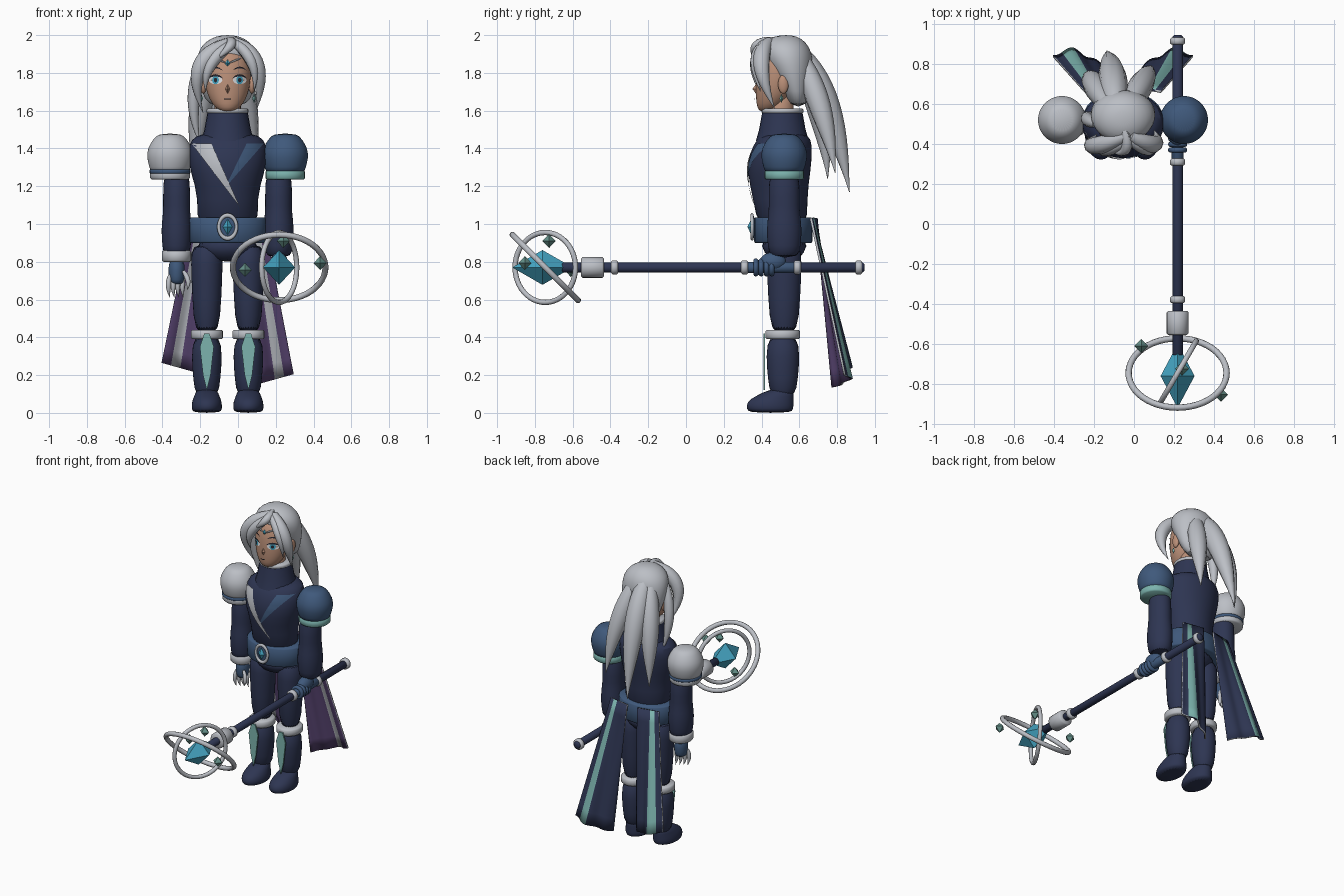
import bpy, bmesh, math
from mathutils import Vector
from mathutils.bvhtree import BVHTree

if "Cube" in bpy.data.objects:
    bpy.data.objects.remove(bpy.data.objects["Cube"])

COLOURS = dict(navy=(.027, .036, .085), blue=(.05, .1, .2), silver=(.5, .52, .56),
               skin=(.5, .28, .19), teal=(.2, .45, .42), jade=(.13, .28, .25),
               cyan=(.06, .38, .55), purple=(.1, .06, .17), dark=(.02, .02, .03),
               white=(.75, .77, .8))
MATERIALS = {}
for key, rgb in COLOURS.items():
    material = MATERIALS[key] = bpy.data.materials.new(key)
    material.use_nodes = True
    material.diffuse_color = (*rgb, 1)
    material.node_tree.nodes["Principled BSDF"].inputs["Base Color"].default_value = (*rgb, 1)

CX, CY = -.055, .52      # body centre
STAFF_X, STAFF_Z = .218, .77


def finish(obj, colours, smooth=True, rounded=False):
    for colour in colours.split():
        obj.data.materials.append(MATERIALS[colour])
    if smooth:
        obj.data.shade_smooth()
        obj.data.set_sharp_from_angle(angle=math.radians(55))
    if rounded:
        obj.modifiers.new("rounding", 'SUBSURF').levels = 1
        obj.modifiers["rounding"].render_levels = 1
    return obj


def link(name, mesh):
    obj = bpy.data.objects.new(name, mesh)
    bpy.context.collection.objects.link(obj)
    return obj


def make(name, verts, faces, colours, smooth=True, rounded=False):
    mesh = bpy.data.meshes.new(name)
    mesh.from_pydata([tuple(v) for v in verts], [], faces)
    bm = bmesh.new()
    bm.from_mesh(mesh)
    if any(len(e.link_faces) > 1 for e in bm.edges) and all(e.is_manifold for e in bm.edges):
        bmesh.ops.recalc_face_normals(bm, faces=bm.faces)
    bm.to_mesh(mesh)
    bm.free()
    return finish(link(name, mesh), colours, smooth, rounded)


def grid_faces(rows, cols):
    w = cols + 1
    return [(i * w + j, i * w + j + w, i * w + j + w + 1, i * w + j + 1)
            for i in range(rows) for j in range(cols)]


def circle(n):
    return [(math.cos(math.tau * k / n), math.sin(math.tau * k / n)) for k in range(n)]


def skin_rings(name, rings, colour, rounded=False):
    """Closed solid through a stack of rings."""
    n, count = len(rings[0]), len(rings)
    verts = [v for ring in rings for v in ring]
    faces = [(i * n + j, i * n + (j + 1) % n, (i + 1) * n + (j + 1) % n, (i + 1) * n + j)
             for i in range(count - 1) for j in range(n)]
    faces += [tuple(range(n)), tuple(range(n * (count - 1), n * count))]
    return make(name, verts, faces, colour, True, rounded)


def loft(name, x, rows, colour, depth=1.2, y=CY, rounded=True):
    """Upright part; a row is height, half width and, if uneven, front and back."""
    rings = []
    for z, r, *span in rows:
        front, back = span or (y - r * depth, y + r * depth)
        rings.append([(x + r * c, (front + back) / 2 + (back - front) / 2 * s, z) for c, s in circle(24)])
    return skin_rings(name, rings, colour, rounded)


def chamfered(a, b, r):
    edge = min(.008, (b - a) / 4)
    return (a, r - edge), (a + edge, r), (b - edge, r), (b, r - edge)


def band(name, x, low, high, r, colour, depth=1.1, y=CY):
    loft(name, x, chamfered(low, high, r), colour, depth, y, False)


def rod(name, back, front, r, colour):
    """Round part along the staff."""
    skin_rings(name, [[(STAFF_X + rad * c, y, STAFF_Z + rad * s) for c, s in circle(20)]
                      for y, rad in chamfered(front, back, r)], colour)


def lock(name, root, middle, tip, width, colour="silver"):
    """Tapered strand passing through three points."""
    root, middle, tip = Vector(root), Vector(middle), Vector(tip)
    control = 2 * middle - (root + tip) / 2
    curve = bpy.data.curves.new(name, 'CURVE')
    curve.dimensions, curve.bevel_depth, curve.bevel_resolution = '3D', 1, 3
    curve.use_fill_caps = True
    points = curve.splines.new('POLY').points
    steps = 14
    points.add(steps)
    for k, p in enumerate(points):
        t = k / steps
        p.co = (*((1 - t) ** 2 * root + 2 * t * (1 - t) * control + t * t * tip), 1)
        p.radius = width * max(.03, math.sin(math.pi * (.2 + .8 * t)))
    path = link(name + "_path", curve)
    bpy.context.view_layer.update()
    mesh = bpy.data.meshes.new_from_object(path.evaluated_get(bpy.context.evaluated_depsgraph_get()))
    bpy.data.objects.remove(path)
    mesh.materials.clear()
    finish(link(name, mesh), colour)


def octahedron(name, centre, radii, colour):
    verts = [Vector(centre) + Vector([s * radii[i] * (i == k) for i in range(3)])
             for k in range(3) for s in (1, -1)]
    make(name, verts, [(a, b, c) for a in (0, 1) for b in (2, 3) for c in (4, 5)], colour, False)


def hoop(name, centre, normal, big, small, colour="silver", stretch=1):
    bpy.ops.mesh.primitive_torus_add(location=centre, major_radius=big, minor_radius=small, minor_segments=10)
    obj = bpy.context.object
    obj.name, obj.rotation_euler = name, Vector(normal).to_track_quat('Z', 'Y').to_euler()
    obj.scale.y = stretch
    finish(obj, colour)


def ball(name, centre, radii, colour):
    bpy.ops.mesh.primitive_uv_sphere_add(segments=20, ring_count=12, location=centre)
    obj = bpy.context.object
    obj.name, obj.scale = name, radii
    finish(obj, colour)


def front_of(obj):
    bpy.context.view_layer.update()
    tree = BVHTree.FromObject(obj, bpy.context.evaluated_depsgraph_get())

    def place(x, z, lift):
        hit = tree.ray_cast(Vector((x, -2, z)), Vector((0, 1, 0)))[0] or tree.find_nearest(Vector((x, .4, z)))[0]
        return hit - Vector((0, lift, 0))
    return place


def oval(name, x, z, rx, rz, colour, lift):
    """Painted oval on the face."""
    n = 16
    verts = [face(x, z, lift)] + [face(x + rx * c, z + rz * s, lift) for c, s in circle(n)]
    make(name, verts, [(0, k + 1, (k + 1) % n + 1) for k in range(n)], colour)


def crescent(name, x, z, half, rise, thick, colour="dark"):
    """Painted arched stroke on the face, thin at both ends."""
    n = 8
    verts = []
    for edge in (1, 0):
        for k in range(n + 1):
            u = 2 * k / n - 1
            verts.append(face(x + half * u, z + (rise + edge * thick) * (1 - u * u), .008))
    make(name, verts, grid_faces(1, n), colour)


def sash(name, left, right, top, tip, colour, lift):
    """Tapering strip lying on the chest."""
    rows, cols, verts = 14, 4, []
    for i in range(rows + 1):
        for j in range(cols + 1):
            start = Vector((left + (right - left) * j / cols, top))
            verts.append(chest(*start.lerp(Vector(tip), i / rows), lift))
    make(name, verts, grid_faces(rows, cols), colour)


# Torso, collar, belt and hips
chest = front_of(loft("torso", CX, [(.95, .18, .38, .65), (1.14, .15, .355, .64), (1.27, .2, .32, .66),
                      (1.38, .212, .335, .67), (1.45, .2, .375, .665), (1.485, .13, .41, .63)], "navy"))
loft("collar", CX, [(1.44, .14), (1.5, .123), (1.6, .105)], "navy", 1, .51, False)
band("collar_trim", CX, 1.585, 1.612, .111, "silver", 1, .51)
band("belt", CX, .9, 1.035, .206, "blue", .75, .515)
loft("hips", CX, [(.8, .08), (.84, .14), (.93, .19)], "navy", .75)
sash("silver_sash", -.245, -.14, 1.425, (.01, 1.09), "silver", .009)
sash("blue_sash", .045, .135, 1.425, (-.07, 1.19), "blue", .005)

# Buckle
hoop("buckle_ring", (CX, .35, .985), (0, -1, 0), .047, .009, stretch=1.3)
ball("buckle_plate", (CX, .357, .985), (.045, .008, .06), "blue")
octahedron("buckle_gem", (CX, .345, .985), (.025, .02, .042), "cyan")

# Head
band("neck", CX, 1.5, 1.68, .07, "skin", 1, .5)
face = front_of(loft("head", CX, [(1.592, .03, .395, .46), (1.615, .066, .376, .5), (1.66, .098, .37, .55),
                     (1.72, .118, .368, .58), (1.8, .125, .37, .6), (1.88, .122, .382, .62),
                     (1.95, .07, .44, .6)], "skin"))
octahedron("nose", (CX, .37, 1.715), (.012, .018, .025), "skin")
crescent("mouth", CX, 1.662, .024, -.004, .007)
octahedron("circlet_gem", face(CX, 1.85, 0), (.014, .012, .022), "cyan")
for s, side in ((1, "left"), (-1, "right")):
    eye = CX + s * .064
    oval(side + "_eye_white", eye, 1.762, .036, .022, "white", .003)
    oval(side + "_iris", eye, 1.762, .018, .022, "cyan", .005)
    oval(side + "_pupil", eye, 1.762, .009, .012, "dark", .007)
    crescent(side + "_lash", eye, 1.769, .042, .012, .012)
    crescent(side + "_brow", eye, 1.812, .038, .012, .009)
    lock(side + "_circlet_band", *[face(CX + s * a, 1.85 + a / 2.5, .004) for a in (.01, .05, .1)], .005)
    ball(side + "_ear", (CX + s * .128, .515, 1.74), (.018, .028, .05), "skin")
    octahedron(side + "_earring", (CX + s * .14, .505, 1.665), (.01, .01, .025), "teal")

# Hair
loft("hair_cap", CX, [(1.62, .105, .55, .64), (1.7, .138, .51, .655), (1.8, .162, .45, .672),
     (1.88, .165, .405, .672), (1.94, .145, .4, .655), (1.985, .09, .44, .61), (2, .03, .5, .56)], "silver")
lock("right_outer_fringe", (-.02, .45, 1.965), (-.2, .39, 1.83), (-.185, .45, 1.59), .045)
lock("right_inner_fringe", (-.01, .43, 1.965), (-.14, .37, 1.85), (-.17, .39, 1.7), .033)
lock("left_outer_fringe", (-.02, .44, 1.965), (.1, .4, 1.83), (.1, .47, 1.61), .045)
lock("left_inner_fringe", (-.03, .42, 1.965), (.07, .37, 1.86), (.085, .395, 1.7), .03)
lock("top_fringe", (-.06, .5, 1.97), (-.04, .375, 1.945), (-.13, .37, 1.86), .027)
lock("right_side_lock", (-.19, .5, 1.88), (-.235, .53, 1.65), (-.2, .56, 1.42), .033)
lock("middle_tail", (-.09, .58, 1.93), (-.11, .75, 1.62), (-.135, .865, 1.17), .072)
lock("left_tail", (-.03, .58, 1.92), (.045, .71, 1.62), (.09, .79, 1.27), .062)
lock("right_tail", (-.12, .58, 1.92), (-.2, .7, 1.6), (-.23, .75, 1.24), .062)

for s, side in ((1, "left"), (-1, "right")):
    puff, arm, leg = [CX + s * offset for offset in (.305, .27, .11)]
    # Shoulder puff and arm
    loft(side + "_puff", puff, [(1.26, .1), (1.3, .11), (1.35, .124), (1.4, .12), (1.45, .09), (1.48, .06)],
         "blue" if s > 0 else "silver", 1)
    band(side + "_puff_band", puff, 1.235, 1.285, .105, "teal" if s > 0 else "silver", 1)
    if s < 0:
        band("right_puff_stripe", puff, 1.265, 1.29, .109, "blue", 1)
    loft(side + "_arm", arm, [(1.32, .07), (1.12, .073), (1.07, .07), (.97, .084), (.88, .075), (.82, .068)],
         "navy", 1.15)
    # Leg, boot and shin guard
    loft(side + "_leg", leg, [(.9, .08), (.8, .086), (.62, .078), (.4, .066)], "navy", 1.1)
    loft(side + "_boot", leg, [(.42, .07), (.3, .083), (.18, .072), (.08, .062)], "navy", 1.1, .513)
    band(side + "_knee_cuff", leg, .39, .44, .085, "silver", 1.08, .512)
    loft(side + "_foot", leg, [(0, .072, .335, .56), (.02, .082, .318, .57), (.06, .08, .322, .57),
         (.085, .068, .36, .57), (.13, .055, .45, .57)], "navy")
    outline = [(-.014, .42), (-.037, .35), (-.02, .2), (0, .12), (.02, .2), (.037, .35), (.014, .42)]
    guard = make(side + "_shin_guard", [(leg + x, .41, z) for x, z in outline],
                 [tuple(range(len(outline)))], "teal", False)
    guard.modifiers.new("thickness", 'SOLIDIFY').thickness = .009

    # Cape panel: purple lining with a silver stripe, navy outside with a teal one
    rows, cols, verts = 10, 20, []
    for i in range(rows + 1):
        for j in range(cols + 1):
            v, u = i / rows, j / cols
            top = Vector((CX + s * (.04 + .15 * u), .685 - .03 * u, 1.03))
            hem = Vector((CX + s * (.1 + .25 * u), .77 + .09 * math.sin(.75 * math.pi * u),
                          .165 - s * .03 + .07 * u))
            ripple = Vector((0, .012 * v * math.sin(4 * math.pi * u), 0))
            verts.append(top.lerp(hem, v) + ripple)
    cape = make(side + "_cape_panel", verts, [f[::s] for f in grid_faces(rows, cols)], "purple silver navy teal")
    for k, poly in enumerate(cape.data.polygons):
        poly.material_index = int(.6 <= k % cols / cols < .8)
    thick = cape.modifiers.new("thickness", 'SOLIDIFY')
    thick.thickness, thick.material_offset, thick.material_offset_rim = .012, 2, 1

# Right hand
wrist = CX - .27
band("right_cuff", wrist, .8, .86, .078, "silver")
loft("right_glove", wrist, [(.82, .04), (.75, .045), (.7, .04), (.68, .03)], "blue")
for i in range(4):
    x, y = wrist - .036 + i * .024, .5 + i * .012
    lock("right_finger", (x, y, .73), (x * 1.02, y - .01, .67), (x, y, .61), .014)
lock("right_thumb", (wrist + .035, .48, .75), (wrist + .06, .46, .7), (wrist + .055, .455, .65), .014)

# Left hand around the staff
ball("left_glove", (STAFF_X, .46, .8), (.045, .07, .05), "blue")
for i in range(4):
    hoop("left_finger", (STAFF_X, .37 + i * .028, STAFF_Z), (0, 1, 0), .034, .014, "blue")

# Staff
rod("staff_shaft", .945, -.66, .026, "navy")
rod("staff_grip", .6, .3, .03, "blue")
for y in (.915, .59, .31, -.378):
    rod("staff_ring", y + .018, y - .018, .038, "silver")
rod("staff_socket", -.435, -.555, .055, "silver")
octahedron("staff_crystal", (STAFF_X, -.76, STAFF_Z), (.085, .16, .092), "cyan")
hoop("large_ring", (STAFF_X, -.745, STAFF_Z), (0, 1, 1), .245, .016)
hoop("small_ring", (STAFF_X, -.745, STAFF_Z), (.86, -.5, 0), .185, .014)
for place in ((.037, -.61, .757), (.24, -.725, .91), (.435, -.853, .793)):
    octahedron("floating_shard", place, (.035, .035, .037), "jade")
